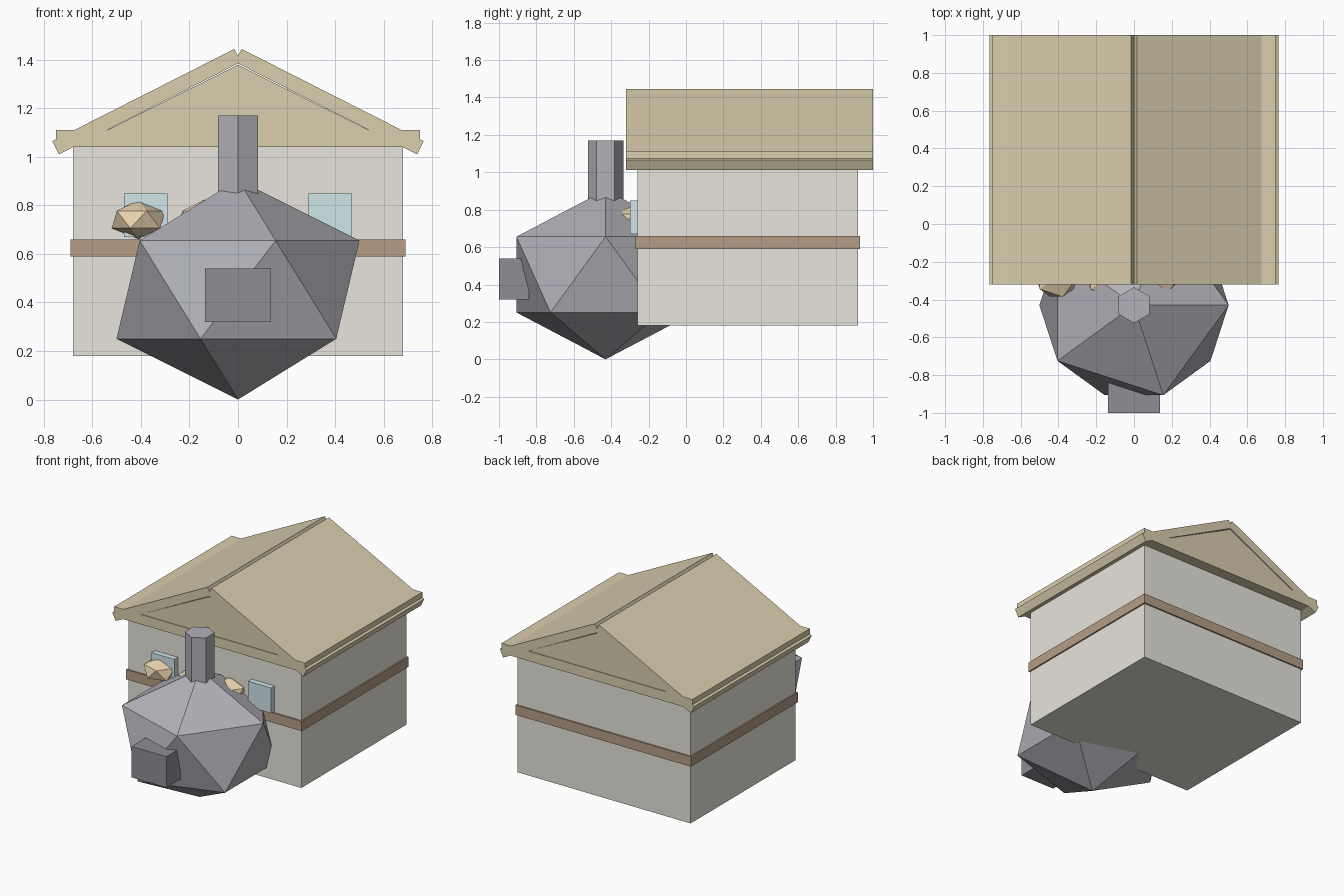
import bpy

if "Cube" in bpy.data.objects:
    bpy.data.objects.remove(bpy.data.objects["Cube"])


def mat(name, r, g, b):
    m = bpy.data.materials.new(name)
    m.diffuse_color = (r, g, b, 1)
    m.use_nodes = True
    m.node_tree.nodes["Principled BSDF"].inputs["Base Color"].default_value = m.diffuse_color
    return m


PLASTER = mat("plaster", 0.80, 0.78, 0.71)
THATCH = mat("thatch", 0.70, 0.62, 0.42)
WOOD = mat("wood", 0.46, 0.34, 0.24)
STONE = mat("stone", 0.44, 0.44, 0.48)
IRON = mat("iron", 0.28, 0.27, 0.30)
GLASS = mat("glass", 0.63, 0.79, 0.83)
BREAD = mat("bread", 0.82, 0.66, 0.43)


def finish(name, m):
    ob = bpy.context.object
    ob.name = name
    ob.data.materials.append(m)
    return ob


def box(name, lo, hi, m):
    mid = [(a + b) / 2 for a, b in zip(lo, hi)]
    bpy.ops.mesh.primitive_cube_add(size=1, location=mid)
    ob = finish(name, m)
    ob.scale = [b - a for a, b in zip(lo, hi)]
    return ob


def ball(name, loc, rxy, rz, m):
    bpy.ops.mesh.primitive_ico_sphere_add(subdivisions=1, radius=1, location=loc)
    ob = finish(name, m)
    ob.scale = (rxy, rxy, rz)
    return ob


def extrude_y(name, profile, y0, y1, m):
    # profile is a list of (x, z), counter-clockwise seen from the front
    n = len(profile)
    verts = [(x, y, z) for y in (y0, y1) for x, z in profile]
    faces = [list(range(n)), list(range(2 * n - 1, n - 1, -1))]
    faces += [[i, i + n, (i + 1) % n + n, (i + 1) % n] for i in range(n)]
    me = bpy.data.meshes.new(name)
    me.from_pydata(verts, [], faces)
    me.materials.append(m)
    ob = bpy.data.objects.new(name, me)
    bpy.context.collection.objects.link(ob)
    return ob


# House walls and the timber band around them
box("walls", (-0.68, -0.26, 0.18), (0.68, 0.92, 1.04), PLASTER)
box("timber_band", (-0.69, -0.27, 0.59), (0.69, 0.93, 0.66), WOOD)

# Roof: base plate, gable filling and two sloping slabs
box("roof_plate", (-0.75, -0.32, 1.04), (0.75, 1.0, 1.11), THATCH)
extrude_y("gable", [(-0.58, 1.09), (0.58, 1.09), (0, 1.38)], -0.315, 0.995, THATCH)
slab = [(-0.012, 1.391), (0.738, 1.011), (0.765, 1.065), (0.015, 1.445)]
extrude_y("roof_slab_right", slab, -0.32, 1.0, THATCH)
extrude_y("roof_slab_left", [(-x, z) for x, z in reversed(slab)], -0.32, 1.0, THATCH)

# Front windows
for side, x in (("left", -0.38), ("right", 0.38)):
    box("window_" + side, (x - 0.09, -0.30, 0.67), (x + 0.09, -0.24, 0.85), GLASS)

# Oven with chimney and door
ball("oven", (0, -0.43, 0.453), 0.56, 0.453, STONE)
bpy.ops.mesh.primitive_cylinder_add(vertices=6, radius=0.095, depth=0.42,
                                    location=(0, -0.43, 0.96))
finish("chimney", STONE)
box("oven_door", (-0.137, -1.0, 0.32), (0.137, -0.84, 0.54), IRON)

# Row of loaves along the wall
for i in range(3):
    ball("loaf_%d" % (i + 1), (-0.41 + 0.27 * i, -0.28, 0.742), 0.123, 0.08, BREAD)
